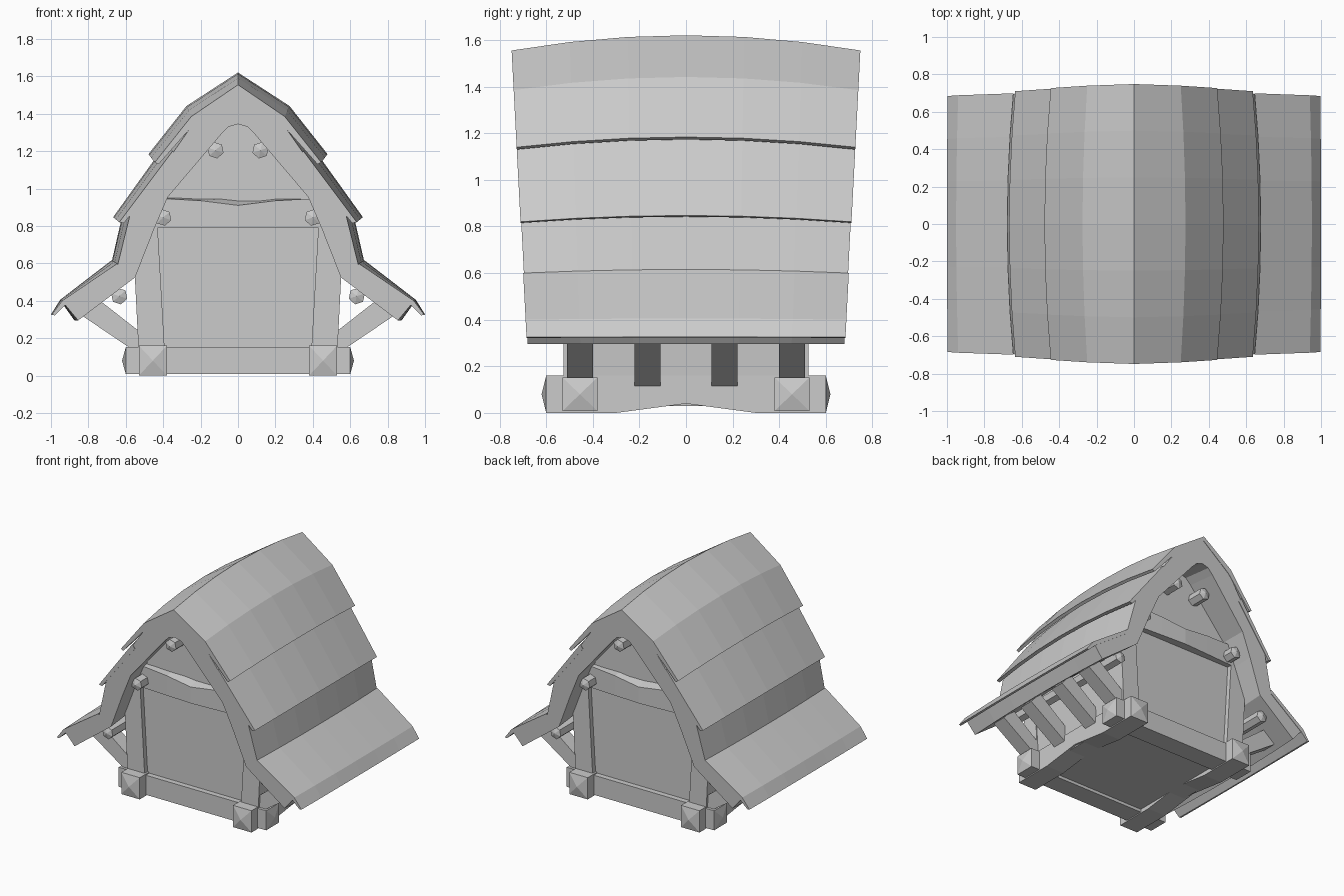
import bpy, bmesh, math

cube = bpy.data.objects.get("Cube")
if cube:
    bpy.data.objects.remove(cube, do_unlink=True)

grey = bpy.data.materials.new("plain_grey")
grey.use_nodes = True
grey.diffuse_color = (0.6, 0.6, 0.6, 1)
grey.node_tree.nodes["Principled BSDF"].inputs["Base Color"].default_value = (0.6, 0.6, 0.6, 1)


def loft(name, rings):
    """Skin a list of equal-length closed rings and cap both ends."""
    bm = bmesh.new()
    loops = [[bm.verts.new(p) for p in ring] for ring in rings]
    n = len(loops[0])
    for a, b in zip(loops, loops[1:]):
        for i in range(n):
            j = (i + 1) % n
            bm.faces.new((a[i], a[j], b[j], b[i]))
    bm.faces.new(loops[0])
    bm.faces.new(loops[-1])
    bmesh.ops.remove_doubles(bm, verts=bm.verts, dist=0.0001)
    bmesh.ops.recalc_face_normals(bm, faces=bm.faces)
    mesh = bpy.data.meshes.new(name)
    bm.to_mesh(mesh)
    bm.free()
    mesh.materials.append(grey)
    obj = bpy.data.objects.new(name, mesh)
    bpy.context.collection.objects.link(obj)
    return obj


def prism(name, profile, y0, y1):
    return loft(name, [[(x, y, z) for x, z in profile] for y in (y0, y1)])


def both_halves(half):
    return half + [(-x, z) for x, z in reversed(half) if x > 0]


def roof_part(name, profile, extra=0.0):
    """Sweep a roof profile along y, swelling in the middle, with raked ends."""
    rings = []
    steps = 6
    for k in range(steps + 1):
        t = 2 * k / steps - 1
        swell = 1 - t * t
        ring = []
        for x, z in profile:
            rise = (z - 0.3) / 1.25
            dx = 0.13 * x * (1.03 - abs(x)) * swell
            ring.append((x + dx, t * (0.68 + 0.065 * rise + extra), z + 0.065 * rise * swell))
        rings.append(ring)
    return loft(name, rings)


# Roof: thick core and overlapping thin courses
roof_part("roof_core", both_halves([
    (0, 1.53), (0.23, 1.36), (0.37, 1.16), (0.57, 0.89), (0.645, 0.585), (0.93, 0.385),
    (0.855, 0.295), (0.55, 0.525), (0.45, 0.78), (0.375, 0.955), (0.09, 1.29), (0.05, 1.33),
    (0, 1.345)]))
roof_part("ridge_course", both_halves([
    (0, 1.555), (0.25, 1.385), (0.445, 1.14), (0.425, 1.13), (0.23, 1.35), (0, 1.52)]), 0.003)
for side, s in (("left", 1), ("right", -1)):
    middle = [(0.35, 1.2), (0.635, 0.82), (0.61, 0.815), (0.33, 1.17)]
    eave = [(0.645, 0.6), (0.94, 0.4), (0.996, 0.325), (0.98, 0.322), (0.925, 0.375), (0.645, 0.57)]
    roof_part(side + "_middle_course", [(s * x, z) for x, z in middle], 0.003)
    roof_part(side + "_eave_course", [(s * x, z) for x, z in eave], 0.003)

# Solid walled body with gables
prism("walls", both_halves([(0, 0.03), (0.515, 0.03), (0.55, 0.55), (0.5, 0.83), (0.12, 1.38), (0, 1.42)]),
      -0.49, 0.49)


# Sill beams with pyramid ends crossing at the corners
def sill(name, offset, along_y, low, high, arch):
    rings = []
    for p in (-0.62, -0.6, -0.3, 0, 0.3, 0.6, 0.62):
        r = 0.0 if abs(p) > 0.61 else 0.075
        mid = (low + high) / 2
        bottom = mid if r == 0 else low + (arch if p == 0 else 0)
        top = mid if r == 0 else high
        section = [(offset - r, bottom), (offset + r, bottom), (offset + r, top), (offset - r, top)]
        rings.append([(o, p, z) if along_y else (p, o, z) for o, z in section])
    # Pull the pyramid points to single vertices
    return loft_tipped(name, rings)


def loft_tipped(name, rings):
    """Close the inner rings, then raise the caps into low pyramids."""
    obj = loft(name, rings[1:-1])
    bm = bmesh.new()
    bm.from_mesh(obj.data)
    for tip, base in ((rings[0], rings[1]), (rings[-1], rings[-2])):
        spot = tip[0]
        centre = [sum(p[i] for p in base) / len(base) for i in range(3)]
        bm.faces.ensure_lookup_table()
        cap = min(bm.faces, key=lambda f: (f.calc_center_median() - type(f.normal)(centre)).length)
        new = bmesh.ops.poke(bm, faces=[cap])["verts"][0]
        new.co = spot
    bm.to_mesh(obj.data)
    bm.free()
    return obj


for side, s in (("left", 1), ("right", -1)):
    sill(side + "_sill", s * 0.455, True, 0.0, 0.16, 0.04)
for end, e in (("front", -1), ("back", 1)):
    sill(end + "_sill", e * 0.455, False, 0.008, 0.152, 0.0)

# Leaning corner posts
for end, e in (("front", -1), ("back", 1)):
    for side, s in (("left", 1), ("right", -1)):
        loft(end + "_" + side + "_post", [
            [(s * x, e * y, z) for x, y in ((a, 0.4), (b, 0.4), (b, 0.525), (a, 0.525))]
            for a, b, z in ((0.39, 0.53, 0.1), (0.43, 0.565, 0.8))])

    # Tie beam with a dipped upper front edge
    loft(end + "_tie_beam", [
        [(x, e * 0.45, 0.79), (x, e * y, 0.79), (x, e * y, top), (x, e * 0.45, 0.95)]
        for x, y, top in ((-0.46, 0.525, 0.95), (-0.2, 0.54, 0.935), (0, 0.55, 0.91),
                          (0.2, 0.54, 0.935), (0.46, 0.525, 0.95))])

# Round-ish purlins running under the roof
for side, s in (("left", 1), ("right", -1)):
    for label, x, z in (("upper", 0.12, 1.205), ("middle", 0.4, 0.845), ("eave", 0.635, 0.425)):
        rings = []
        for y, r in ((-0.625, 0), (-0.61, 0.045), (0.61, 0.045), (0.625, 0)):
            rings.append([(s * x + r * math.cos(a), y, z + r * math.sin(a))
                          for a in (math.tau * (k + 0.3 * s) / 6 for k in range(6))])
        loft_tipped(side + "_" + label + "_purlin", rings)

    # Slanted eave brackets
    for number, y in enumerate((-0.455, -0.165, 0.165, 0.455), 1):
        prism(side + "_bracket_" + str(number),
              [(s * px, pz) for px, pz in ((0.5, 0.095), (0.83, 0.318), (0.75, 0.41), (0.5, 0.215))],
              y - 0.055, y + 0.055)
